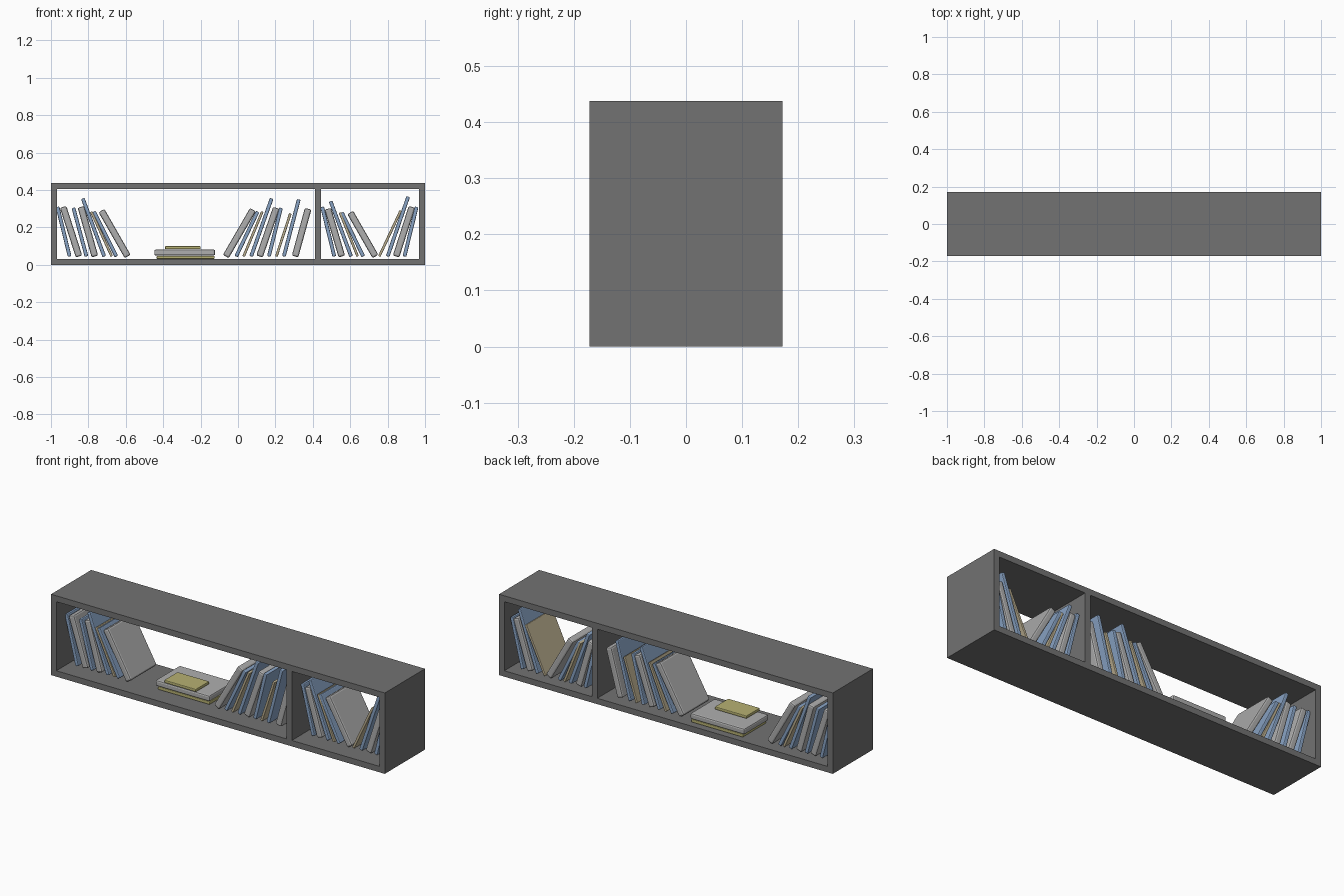
import bpy
import math

cube = bpy.data.objects.get("Cube")
if cube:
    bpy.data.objects.remove(cube, do_unlink=True)


def material(name, rgb):
    mat = bpy.data.materials.new(name)
    mat.use_nodes = True
    colour = (*rgb, 1)
    mat.diffuse_color = colour
    mat.node_tree.nodes["Principled BSDF"].inputs["Base Color"].default_value = colour
    return mat


DARK = material("dark grey", (.17, .17, .17))
GREY = material("light grey", (.43, .43, .43))
BLUE = material("soft blue", (.25, .37, .56))
TAN = material("beige", (.50, .43, .28))
YELLOW = material("mustard", (.47, .44, .17))


def box(name, mat, centre, size, tilt=0, bevel=0):
    bpy.ops.mesh.primitive_cube_add(size=1, location=centre, rotation=(0, tilt, 0))
    obj = bpy.context.object
    obj.name = name
    obj.scale = size
    bpy.ops.object.transform_apply(location=False, rotation=False, scale=True)
    obj.data.materials.append(mat)
    if bevel:
        mod = obj.modifiers.new("rounded edges", "BEVEL")
        mod.width = bevel
        mod.segments = 2
    return obj


# Open shelf carcass
HEIGHT, DEPTH, BOARD = .438, .344, .032
box("bottom_board", DARK, (0, 0, BOARD / 2), (2, DEPTH, BOARD))
box("top_board", DARK, (0, 0, HEIGHT - BOARD / 2), (2, DEPTH, BOARD))
inner = HEIGHT - 2 * BOARD
for name, x in (("right_side", BOARD / 2 - 1), ("left_side", 1 - BOARD / 2), ("divider", .427)):
    box(name, DARK, (x, 0, HEIGHT / 2), (BOARD, DEPTH, inner))

# Leaning books: colour, bottom x, top x, top height
THICKNESS = {GREY: .036, BLUE: .02, TAN: .014}
ROWS = {
    "right_row": [
        (BLUE, -.90, -.965, .31), (GREY, -.85, -.935, .31), (BLUE, -.81, -.88, .305),
        (GREY, -.765, -.84, .31), (BLUE, -.715, -.83, .355), (TAN, -.675, -.785, .285),
        (BLUE, -.65, -.77, .285), (GREY, -.59, -.73, .29)],
    "middle_row": [
        (GREY, -.065, .08, .295), (BLUE, -.01, .105, .285), (TAN, .03, .13, .285),
        (BLUE, .07, .18, .355), (GREY, .115, .205, .305), (BLUE, .165, .23, .305),
        (TAN, .205, .28, .275), (BLUE, .245, .325, .35), (GREY, .305, .375, .3)],
    "left_row": [
        (BLUE, .515, .45, .31), (GREY, .555, .48, .3), (BLUE, .605, .495, .34),
        (TAN, .64, .545, .28), (BLUE, .67, .555, .28), (GREY, .735, .6, .28)],
    "end_row": [
        (TAN, .755, .87, .29), (BLUE, .8, .91, .365), (GREY, .845, .93, .31),
        (BLUE, .89, .955, .31)],
}
FOOT = .045
for row, books in ROWS.items():
    for number, (mat, low, high, top) in enumerate(books, 1):
        run, rise = high - low, top - FOOT
        thick = THICKNESS[mat]
        box(f"{row}_book_{number}", mat, ((low + high) / 2, .018, (top + FOOT) / 2),
            (thick, .225, math.hypot(run, rise)), math.atan2(run, rise), thick * .25)

# Books lying flat in a stack
box("stack_bottom_book", YELLOW, (-.28, .035, .04), (.31, .2, .016), 0, .004)
box("stack_middle_book", GREY, (-.285, .035, .066), (.325, .21, .032), 0, .008)
box("stack_top_book", YELLOW, (-.295, -.018, .092), (.19, .115, .016), 0, .004)
